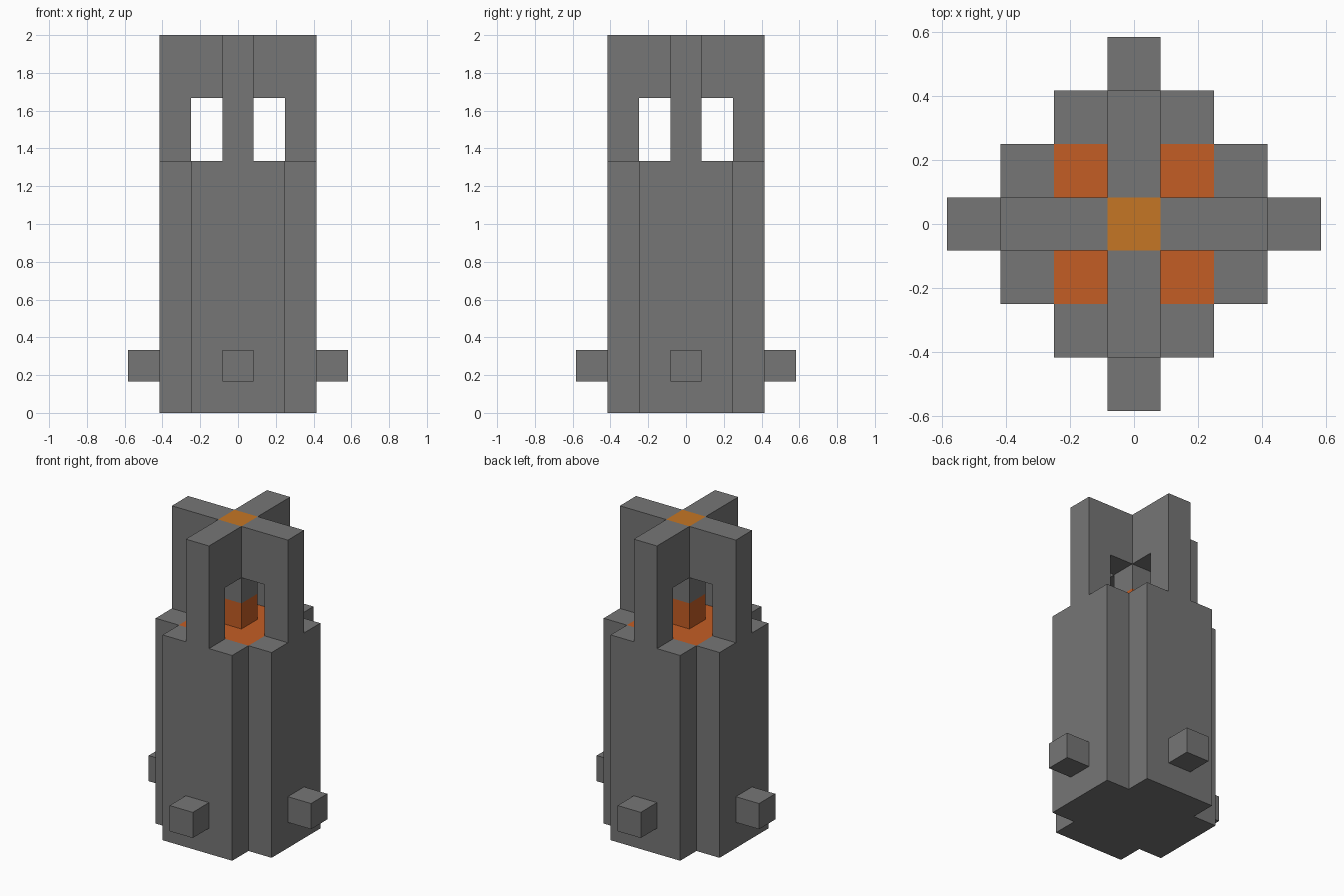
import bpy
import bmesh
from math import pi
from mathutils import Matrix, Vector

if "Cube" in bpy.data.objects:
    bpy.data.objects.remove(bpy.data.objects["Cube"], do_unlink=True)

U = 1 / 6  # every size is a multiple of this block unit


def make_material(name, colour):
    mat = bpy.data.materials.new(name)
    mat.use_nodes = True
    mat.diffuse_color = (*colour, 1)
    mat.node_tree.nodes["Principled BSDF"].inputs["Base Color"].default_value = (*colour, 1)
    return mat


grey = make_material("stone grey", (0.18, 0.18, 0.18))
orange = make_material("burnt orange", (0.55, 0.11, 0.018))
amber = make_material("amber", (0.56, 0.18, 0.018))


def finish(name, bm, mats, turn=0):
    """Scale from block units, turn about z and add to the scene."""
    bmesh.ops.transform(bm, matrix=Matrix.Rotation(turn, 4, "Z") @ Matrix.Scale(U, 4), verts=bm.verts)
    bmesh.ops.recalc_face_normals(bm, faces=bm.faces)
    mesh = bpy.data.meshes.new(name)
    bm.to_mesh(mesh)
    bm.free()
    for mat in mats:
        mesh.materials.append(mat)
    obj = bpy.data.objects.new(name, mesh)
    bpy.context.collection.objects.link(obj)
    return obj


def box(low, high):
    low, high = Vector(low), Vector(high)
    bm = bmesh.new()
    bmesh.ops.create_cube(bm, size=1)
    bmesh.ops.scale(bm, vec=high - low, verts=bm.verts)
    bmesh.ops.translate(bm, vec=(low + high) / 2, verts=bm.verts)
    bm.normal_update()
    return bm


def colour_top(bm):
    for face in bm.faces:
        if face.normal.z > 0.5:
            face.material_index = 1


# Tower body: square core with an orange floor, each side pushed out one block
bm = box((-1.5, -1.5, 0), (1.5, 1.5, 8))
colour_top(bm)
sides = [f for f in bm.faces if abs(f.normal.z) < 0.5]
for side in sides:
    push = side.normal.copy()
    new = bmesh.ops.extrude_discrete_faces(bm, faces=[side])["faces"][0]
    bmesh.ops.translate(bm, vec=push, verts=new.verts)
for face in bm.faces:
    centre = face.calc_center_median()
    if max(abs(centre.x), abs(centre.y)) > 1:
        face.material_index = 0
finish("tower_body", bm, [grey, orange])

# Central pillar: glowing base and grey post with an amber cap
finish("pillar_base", box((-0.5, -0.5, 8), (0.5, 0.5, 9)), [orange])
bm = box((-0.5, -0.5, 9), (0.5, 0.5, 12))
colour_top(bm)
finish("pillar_post", bm, [grey, amber])

# Four arched fins around the pillar and four pegs near the foot
ARCH = [(0.5, 10), (1.5, 10), (1.5, 8), (2.5, 8), (2.5, 12), (0.5, 12)]
for i, side in enumerate(("left", "back", "right", "front")):
    bm = bmesh.new()
    face = bm.faces.new([bm.verts.new((x, -0.5, z)) for x, z in ARCH])
    grown = bmesh.ops.extrude_face_region(bm, geom=[face])["geom"]
    bmesh.ops.translate(bm, vec=(0, 1, 0), verts=[g for g in grown if isinstance(g, bmesh.types.BMVert)])
    finish(side + "_fin", bm, [grey], i * pi / 2)
    finish(side + "_peg", box((2.5, -0.5, 1), (3.5, 0.5, 2)), [grey], i * pi / 2)
